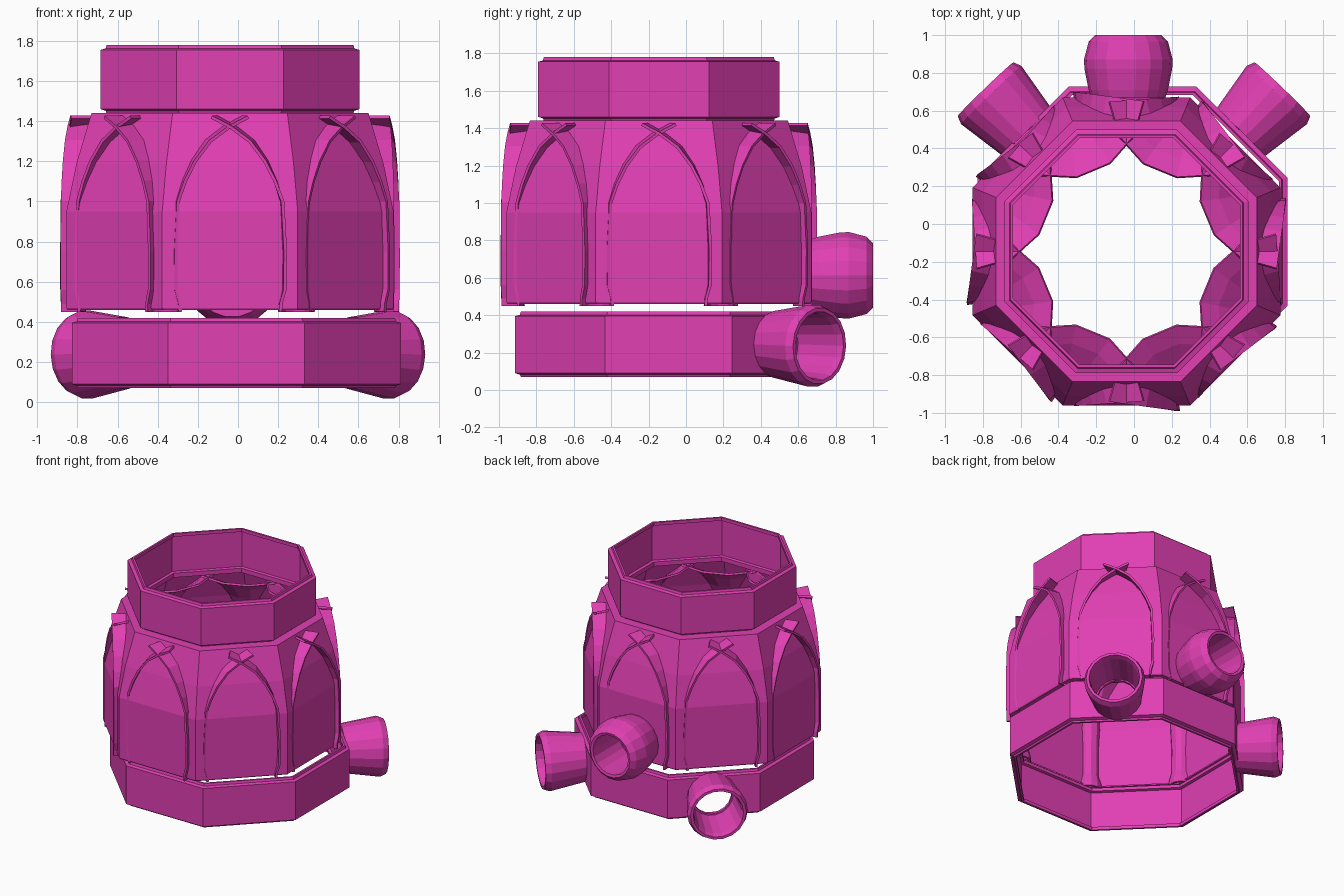
import bpy, bmesh, math
from mathutils import Vector

if "Cube" in bpy.data.objects:
    bpy.data.objects.remove(bpy.data.objects["Cube"])

mat = bpy.data.materials.new("magenta")
mat.diffuse_color = (0.75, 0.05, 0.45, 1)
mat.use_nodes = True
mat.node_tree.nodes["Principled BSDF"].inputs["Base Color"].default_value = mat.diffuse_color
OCT = 1 / math.cos(math.pi / 8)          # apothem -> corner radius


def finish(name, bm, loc=(0, 0, 0), rot=None):
    bmesh.ops.recalc_face_normals(bm, faces=bm.faces)
    me = bpy.data.meshes.new(name)
    bm.to_mesh(me)
    bm.free()
    me.materials.append(mat)
    ob = bpy.data.objects.new(name, me)
    bpy.context.collection.objects.link(ob)
    ob.location = loc
    if rot:
        ob.rotation_euler = rot
    return ob


def lathe(name, profile, n, loc, rot=None, scale=1, phase=0.0):
    """Revolve a closed (radius, height) loop with n sides."""
    bm = bmesh.new()
    rings = []
    for i in range(n):
        a = phase + i * math.tau / n
        rings.append([bm.verts.new((r * scale * math.cos(a), r * scale * math.sin(a), z))
                      for r, z in profile])
    m = len(profile)
    for i in range(n):
        p, q = rings[i], rings[(i + 1) % n]
        for j in range(m):
            k = (j + 1) % m
            bm.faces.new((p[j], q[j], q[k], p[k]))
    return finish(name, bm, loc, rot)


def octagon(name, profile, loc):
    return lathe(name, profile, 8, loc, scale=OCT, phase=math.pi / 8)


def collar(a, z0, z1):
    """Band with chamfered lips turned inward at top and bottom."""
    return [(a, z0 + .02), (a, z1 - .025), (a - .025, z1 - .018), (a - .03, z1),
            (a - .045, z1), (a - .045, z1 - .025), (a - .025, z1 - .03),
            (a - .025, z0 + .03), (a - .045, z0 + .025), (a - .045, z0),
            (a - .03, z0), (a - .025, z0 + .012)]


CX, CY = -.04, -.145

# Octagonal bands above and below the body
octagon("top_band", collar(.645, 1.44, 1.78), (CX, CY, 0))
base = octagon("bottom_band", collar(.82, .07, .42), (-.008, -.093, 0))

# Tapered octagonal body wall
octagon("body_wall", [(.815, .47), (.815, .95), (.765, 1.19), (.69, 1.44),
                      (.60, 1.44), (.60, 1.43), (.67, 1.425), (.745, 1.19),
                      (.795, .95), (.795, .48), (.775, .47), (.775, .46), (.81, .46)],
        (CX, CY, 0))

# Columns at the corners flaring into vault fans that trace pointed arches
FAN = [(.09, .45), (.088, .49), (.07, .56), (.068, .75), (.08, 1.0), (.115, 1.1),
       (.165, 1.2), (.24, 1.3), (.335, 1.37), (.43, 1.42)]


def vault_fan(k):
    phi = math.pi / 8 + k * math.pi / 4
    centre = Vector((CX, CY, 0)) + Vector((math.cos(phi), math.sin(phi), 0)) * .815 * OCT
    wedge, segs = math.radians(67.5), 5
    bm = bmesh.new()
    rows = []
    for r, z in FAN:
        t = (r - .068) / (.43 - .068)
        left = wedge + math.asin((.03 - .05 * t) / r)
        right = -wedge - math.asin((.002 - .025 * t) / r)
        rows.append([])
        for i in range(segs + 1):
            a = phi + math.pi + right + (left - right) * i / segs
            rows[-1].append(bm.verts.new((r * math.cos(a), r * math.sin(a), z)))
    for p, q in zip(rows, rows[1:]):
        for i in range(segs):
            bm.faces.new((p[i], p[i + 1], q[i + 1], q[i]))
    ob = finish(f"vault_fan_{k + 1}", bm, centre)
    s = ob.modifiers.new("thickness", 'SOLIDIFY')
    s.thickness = .016
    s.offset = 0


for k in range(8):
    vault_fan(k)


# Nozzles: open tubes around the back
def aim(d):
    return Vector(d).to_track_quat('Z', 'Y').to_euler()


lathe("back_nozzle", [(.19, 0), (.21, .06), (.232, .17), (.235, .22), (.21, .315), (.175, .35),
                      (.155, .345), (.15, .0)],
      18, (-.03, .65, .613), aim((0, 1, 0)))

for side, name in ((-1, "left"), (1, "right")):
    d = Vector((side * .695, .72, -.03)).normalized()
    start = Vector((side * .565, .485, .245))
    lathe(f"{name}_nozzle", [(.18, 0), (.222, .275), (.205, .318), (.185, .318),
                             (.175, .28), (.155, 0)], 18, start, aim(d))
    # hole through the band behind the nozzle
    bm = bmesh.new()
    bmesh.ops.create_cone(bm, cap_ends=True, segments=18, radius1=.145, radius2=.145, depth=.3)
    cut = finish(f"{name}_hole_cutter", bm, start, aim(d))
    cut.hide_render = True
    cut.hide_set(True)
    b = base.modifiers.new(f"{name}_hole", 'BOOLEAN')
    b.operation = 'DIFFERENCE'
    b.solver = 'EXACT'
    b.object = cut
